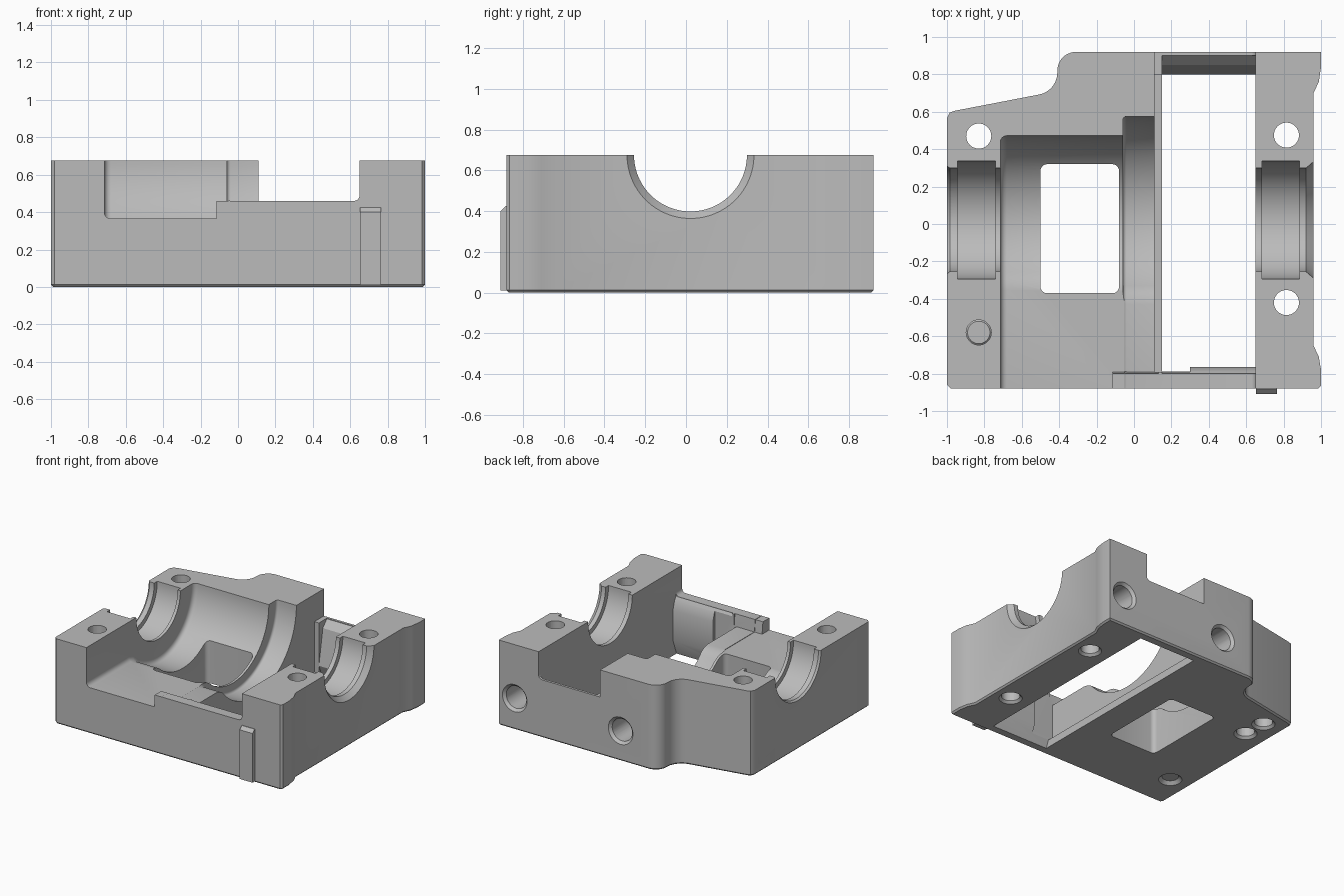
import bpy, bmesh, math
from mathutils import Matrix, Vector

cube = bpy.data.objects.get("Cube")
if cube:
    bpy.data.objects.remove(cube, do_unlink=True)

TOP = 0.675      # parting face height
CY = 0.022       # shaft axis position in y

metal = bpy.data.materials.new("cast_grey")
metal.use_nodes = True
colour = (0.5, 0.5, 0.5, 1)
metal.diffuse_color = colour
metal.node_tree.nodes["Principled BSDF"].inputs["Base Color"].default_value = colour


def finish(name, bm):
    bmesh.ops.recalc_face_normals(bm, faces=bm.faces)
    mesh = bpy.data.meshes.new(name)
    bm.to_mesh(mesh)
    bm.free()
    mesh.materials.append(metal)
    obj = bpy.data.objects.new(name, mesh)
    bpy.context.collection.objects.link(obj)
    return obj


def arc(cx, cy, r, a0, a1, n):
    angles = [math.radians(a0 + (a1 - a0) * i / n) for i in range(n + 1)]
    return [(cx + r * math.cos(a), cy + r * math.sin(a)) for a in angles]


def prism(name, pts, axis, lo, hi, bevel=0, segments=1):
    """Extrude a profile along x or z, optionally rounding the rim at its low end."""
    bm = bmesh.new()
    place = (lambda p, t: (t, *p)) if axis == "x" else (lambda p, t: (*p, t))
    low = [bm.verts.new(place(p, lo)) for p in pts]
    high = [bm.verts.new(place(p, hi)) for p in pts]
    base = bm.faces.new(low)
    bm.faces.new(high)
    for i in range(len(pts)):
        j = (i + 1) % len(pts)
        bm.faces.new((low[i], low[j], high[j], high[i]))
    bmesh.ops.recalc_face_normals(bm, faces=bm.faces)
    if bevel:
        bmesh.ops.bevel(bm, geom=list(base.edges), offset=bevel, segments=segments,
                        profile=0.5, affect="EDGES")
    return finish(name, bm)


def box(name, x0, x1, y0, y1, z0, z1):
    return prism(name, [(x0, y0), (x1, y0), (x1, y1), (x0, y1)], "z", z0, z1)


def rod(name, start, end, r0, r1=None, sides=40):
    a, b = Vector(start), Vector(end)
    d = b - a
    bm = bmesh.new()
    spin = d.to_track_quat("Z", "Y").to_matrix().to_4x4()
    bmesh.ops.create_cone(bm, cap_ends=True, segments=sides, radius1=r0,
                          radius2=r0 if r1 is None else r1, depth=d.length,
                          matrix=Matrix.Translation((a + b) / 2) @ spin)
    return finish(name, bm)


# Housing block
outline = [(-0.98, -0.88), (0.985, -0.88), (1, -0.865), (1, -0.78), (0.988, -0.71),
           (0.96, -0.65), (0.96, 0.7), (0.988, 0.76), (1, 0.84), (1, 0.92)]
outline += arc(-0.31, 0.82, 0.1, 90, 180, 10)
outline += arc(-0.53, 0.81, 0.12, 0, -80, 10)
outline += [(-0.96, 0.605), (-0.985, 0.595), (-1, 0.565), (-1, -0.86)]
housing = prism("housing", outline, "z", 0, TOP, 0.012)

cutters = []


# Curved gear pocket, with a flat shelf running to the front wall
def pocket(name, cy, r, x0, x1, lip, bevel=0):
    end = 180 + math.degrees(math.asin((TOP - 0.335) / r))
    pts = [(cy + r, 0.9)] + arc(cy, TOP, r, 0, end - 360, 44)
    y = pts[-1][0]
    pts += [(y - 0.035, 0.355), (y - 0.08, 0.365)]
    pts += [(-0.79, 0.365), (-0.80, 0.46), (-1, 0.46)] if lip else [(-1, 0.365)]
    pts += [(-1, 0.9)]
    cutters.append(prism(name, pts, "x", x0, x1, bevel, 4))


pocket("pocket_main", CY, 0.45, -0.715, -0.115, False, 0.035)
pocket("pocket_step", CY, 0.45, -0.13, -0.05, True)
pocket("pocket_ring", 0.05, 0.525, -0.06, 0.13, True, 0.02)

# Floor window with rounded corners
window = []
for cx, cy, a in [(-0.115, 0.285, 0), (-0.465, 0.285, 90),
                  (-0.465, -0.335, 180), (-0.115, -0.335, 270)]:
    window += arc(cx, cy, 0.035, a, a + 90, 5)
cutters.append(prism("window", window, "z", -0.2, 0.45))

# Large through opening, its ledge, and the gap between the tall blocks
slot = [(-0.80, 0.5), (-0.80, 0.455), (-0.785, 0.43), (-0.765, 0.36), (-0.765, 0.12),
        (-0.81, 0), (-0.81, -0.1), (0.85, -0.1), (0.85, 0), (0.80, 0.12),
        (0.85, 0.40), (0.90, 0.455), (0.90, 0.5)]
cutters.append(prism("through_opening", slot, "x", 0.15, 0.65))
cutters.append(box("ledge_recess", 0.11, 0.3, -0.79, 0.80, 0.06, 0.5))
gap = [(0.11, 0.46), (0.62, 0.46)] + arc(0.62, 0.49, 0.03, -90, 0, 5)[1:]
gap += [(0.65, 0.9), (0.11, 0.9)]
gap_cutter = prism("block_gap", gap, "z", -1, 1)
gap_cutter.data.transform(Matrix.Rotation(math.pi / 2, 4, "X"))
cutters.append(gap_cutter)

# Bearing bores, each with a wider groove, and outer chamfers
for x0, x1, r0, r1 in [(-1.1, -0.6, 0.277, 0.277), (-0.945, -0.74, 0.315, 0.315),
                       (0.6, 1.1, 0.277, 0.277), (0.685, 0.885, 0.315, 0.315),
                       (0.92, 0.97, 0.277, 0.32), (-1.01, -0.985, 0.295, 0.277)]:
    cutters.append(rod("bore", (x0, CY, TOP), (x1, CY, TOP), r0, r1, 96))

# Bolt holes, countersunk from below
for x, y, top in [(-0.83, 0.47, 1), (-0.83, -0.58, 1), (0.815, 0.475, 1),
                  (0.815, -0.42, 1), (-0.82, 0.28, 0.2)]:
    cutters.append(rod("bolt_hole", (x, y, -0.1), (x, y, top), 0.067))
    cutters.append(rod("countersink", (x, y, -0.01), (x, y, 0.025), 0.095, 0.06))

# Blind holes in the back wall
for x, z in [(0.86, 0.25), (-0.07, 0.24)]:
    cutters.append(rod("back_hole", (x, 1, z), (x, 0.64, z), 0.088))
    cutters.append(rod("back_chamfer", (x, 0.93, z), (x, 0.895, z), 0.118, 0.083))

for cutter in cutters:
    cutter.hide_render = True
    mod = housing.modifiers.new(cutter.name, "BOOLEAN")
    mod.operation = "DIFFERENCE"
    mod.solver = "EXACT"
    mod.object = cutter

# Bake the cuts and drop the cutters
bpy.context.view_layer.update()
graph = bpy.context.evaluated_depsgraph_get()
baked = bpy.data.meshes.new_from_object(housing.evaluated_get(graph))
housing.modifiers.clear()
housing.data = baked
for cutter in cutters:
    bpy.data.objects.remove(cutter, do_unlink=True)
housing.data.materials.clear()
housing.data.materials.append(metal)
for poly in housing.data.polygons:
    poly.material_index = 0

# Raised rib on the front wall
rib_shape = [(-0.86, 0.01), (-0.91, 0.01), (-0.91, 0.40), (-0.885, 0.425), (-0.86, 0.425)]
rib = prism("front_rib", rib_shape, "x", 0.652, 0.765)

for obj in (housing, rib):
    bpy.ops.object.select_all(action="DESELECT")
    obj.select_set(True)
    bpy.context.view_layer.objects.active = obj
    bpy.ops.object.shade_smooth_by_angle(angle=math.radians(30))
